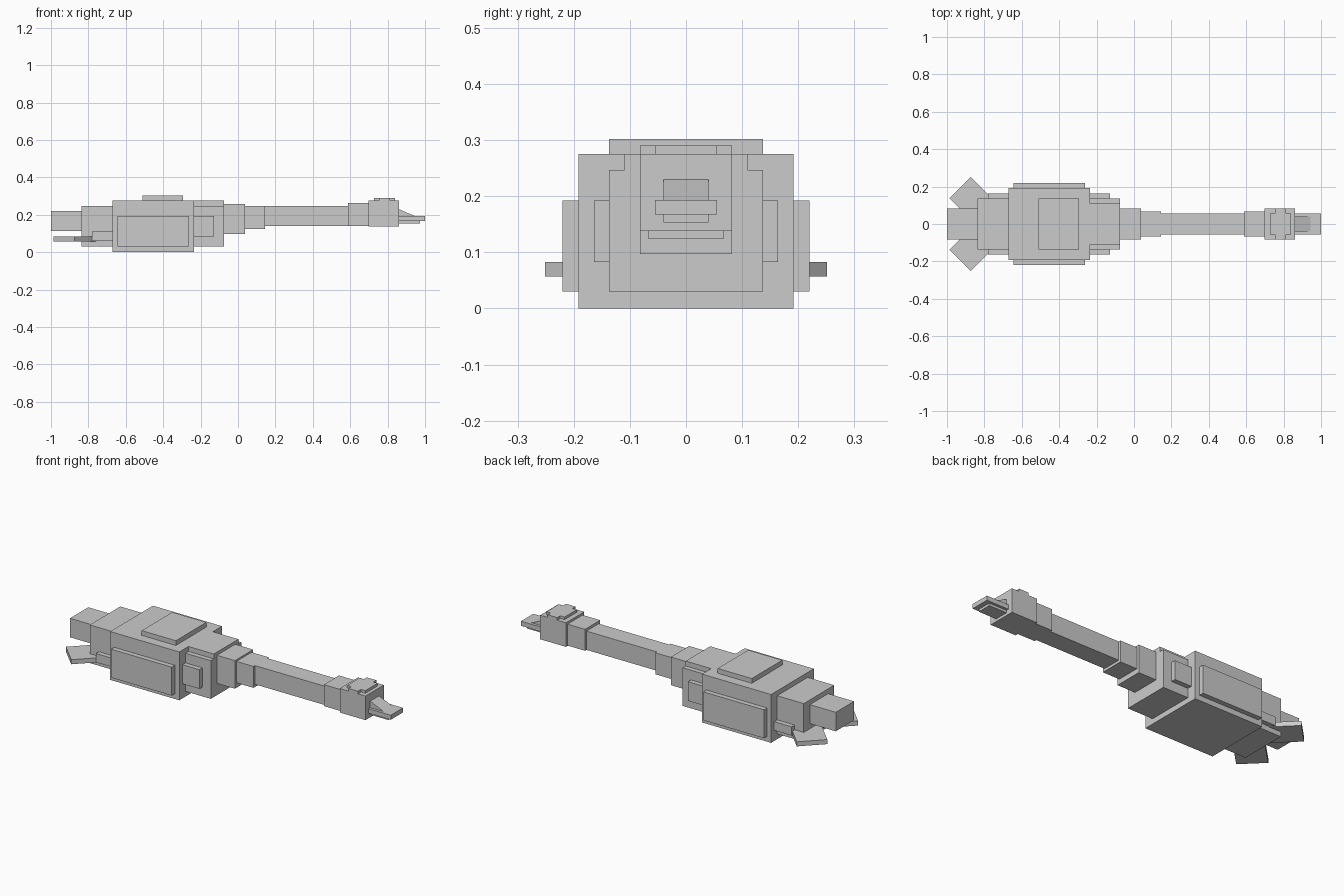
import bpy
import bmesh
import math
from mathutils import Matrix, Vector

cube = bpy.data.objects.get("Cube")
if cube:
    bpy.data.objects.remove(cube, do_unlink=True)

# One plain grey for the whole bird
grey = bpy.data.materials.new("plain grey")
grey.use_nodes = True
grey.diffuse_color = (0.6, 0.6, 0.6, 1)
bsdf = next(n for n in grey.node_tree.nodes if n.type == "BSDF_PRINCIPLED")
bsdf.inputs["Base Color"].default_value = (0.6, 0.6, 0.6, 1)


def finish(name, bm):
    bmesh.ops.recalc_face_normals(bm, faces=bm.faces)
    mesh = bpy.data.meshes.new(name)
    bm.to_mesh(mesh)
    bm.free()
    mesh.materials.append(grey)
    obj = bpy.data.objects.new(name, mesh)
    bpy.context.collection.objects.link(obj)
    return obj


def box(name, x, y, z, turn=0.0):
    """Box between pairs of limits, turned about its own vertical axis."""
    bm = bmesh.new()
    centre = Vector([sum(p) / 2 for p in (x, y, z)])
    size = [p[1] - p[0] for p in (x, y, z)]
    matrix = (Matrix.Translation(centre) @ Matrix.Rotation(turn, 4, "Z")
              @ Matrix.Diagonal((*size, 1)))
    bmesh.ops.create_cube(bm, size=1, matrix=matrix)
    return finish(name, bm)


def block(name, x, half_width, z):
    return box(name, x, (-half_width, half_width), z)


def prism(name, points, offset):
    """Flat outline pushed along an offset."""
    bm = bmesh.new()
    face = bm.faces.new([bm.verts.new(p) for p in points])
    made = bmesh.ops.extrude_face_region(bm, geom=[face])["geom"]
    verts = [v for v in made if isinstance(v, bmesh.types.BMVert)]
    bmesh.ops.translate(bm, verts=verts, vec=offset)
    return finish(name, bm)


# Body and tail
block("body", (-0.67, -0.235), 0.192, (0, 0.275))
block("back_plate", (-0.51, -0.295), 0.137, (0.275, 0.302))
block("chest", (-0.235, -0.075), 0.137, (0.03, 0.247))
block("chest_top", (-0.235, -0.075), 0.11, (0.247, 0.275))
block("rump", (-0.837, -0.67), 0.137, (0.03, 0.247))
block("tail", (-1.0, -0.837), 0.082, (0.112, 0.22))

# Neck, stepping down and up again toward the head
block("neck_base", (-0.075, 0.038), 0.082, (0.097, 0.257))
block("neck_collar", (0.038, 0.145), 0.068, (0.125, 0.247))
block("neck", (0.145, 0.588), 0.055, (0.14, 0.247))
block("nape", (0.588, 0.698), 0.068, (0.14, 0.262))

# Head with a cross-shaped crown
block("head", (0.698, 0.86), 0.082, (0.138, 0.275))
mid, long, short, wide, narrow = 0.783, 0.057, 0.03, 0.082, 0.055
quarter = [(long, narrow), (short, narrow), (short, wide)]
outline = []
for sx, sy in ((1, 1), (-1, 1), (-1, -1), (1, -1)):
    corner = [(mid + sx * px, sy * py, 0.275) for px, py in quarter]
    outline += corner if sx * sy > 0 else corner[::-1]
prism("crown", outline, (0, 0, 0.015))

# Beak
block("upper_beak", (0.86, 1.0), 0.055, (0.167, 0.193))
block("lower_beak", (0.86, 0.972), 0.04, (0.153, 0.167))
prism("beak_ridge", [(0.86, -0.04, 0.193), (0.945, -0.04, 0.193),
                     (0.86, -0.04, 0.23)], (0, 0.08, 0))

# Paired wings, legs and feet
for side, label in ((1, "left"), (-1, "right")):
    def pair(name, x, inner, outer, z):
        box(f"{label}_{name}", x, sorted((side * inner, side * outer)), z)

    pair("wing", (-0.645, -0.263), 0.192, 0.22, (0.03, 0.192))
    pair("shoulder", (-0.235, -0.128), 0.137, 0.164, (0.083, 0.192))
    pair("leg", (-0.78, -0.67), 0.137, 0.164, (0.06, 0.11))

    # Feet splay outward and backward from the rump
    length, width = 0.2, 0.16
    reach = length / 2 * math.cos(math.pi / 4)
    cx, cy = -0.93 + reach, side * (0.195 - reach)
    box(f"{label}_foot", (cx - length / 2, cx + length / 2),
        (cy - width / 2, cy + width / 2), (0.057, 0.083),
        turn=-side * math.pi / 4)
